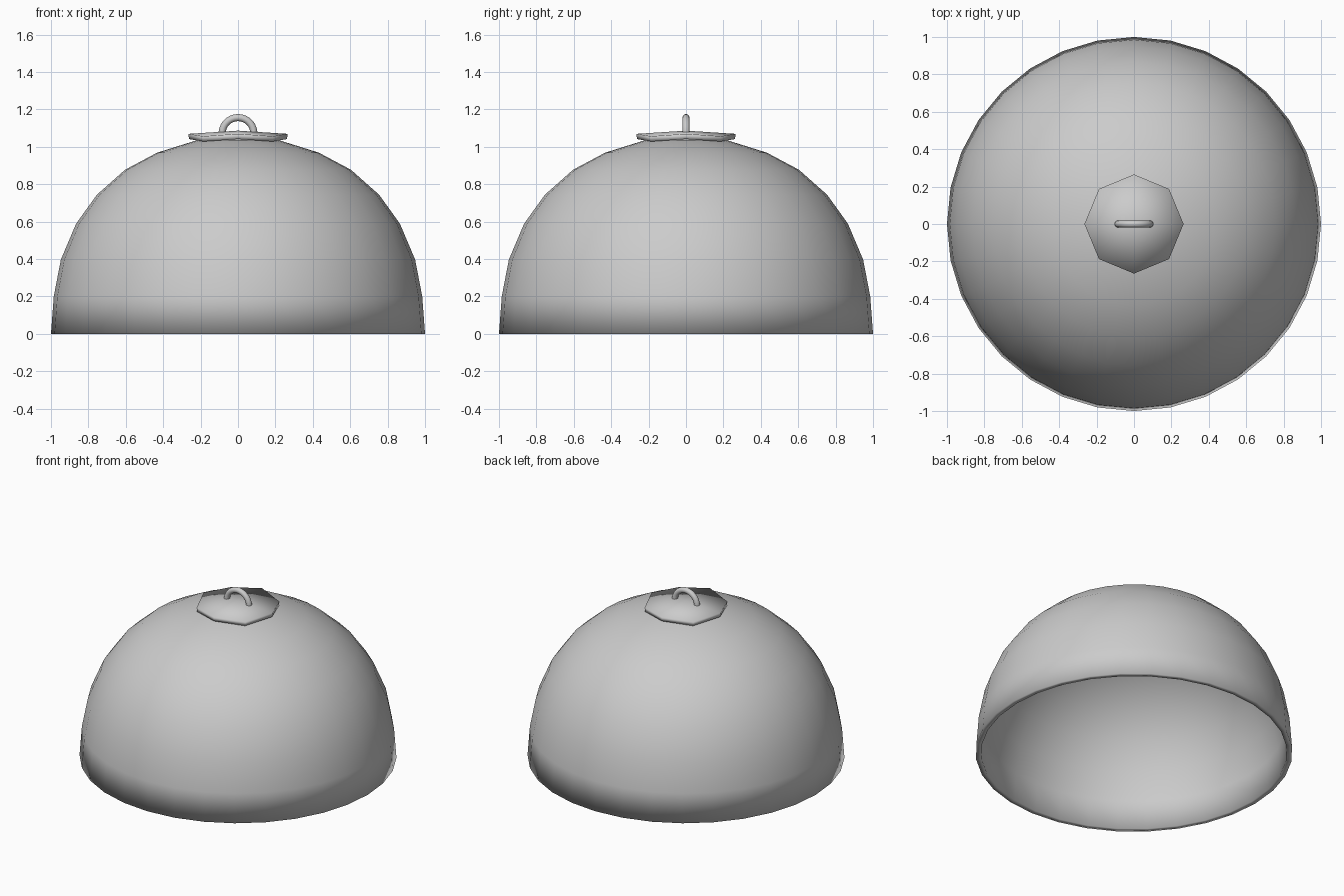
import bpy, bmesh, math

if "Cube" in bpy.data.objects:
    bpy.data.objects.remove(bpy.data.objects["Cube"])

def finish(name, bm):
    bmesh.ops.remove_doubles(bm, verts=bm.verts, dist=1e-4)
    bmesh.ops.recalc_face_normals(bm, faces=bm.faces)
    for f in bm.faces:
        f.smooth = True
    me = bpy.data.meshes.new(name)
    bm.to_mesh(me)
    bm.free()
    ob = bpy.data.objects.new(name, me)
    bpy.context.collection.objects.link(ob)
    return ob

def loft(bm, rings, closed=True):
    # joins consecutive rings of points with quads
    vs = [[bm.verts.new(p) for p in r] for r in rings]
    n = len(vs[0])
    for a, b in zip(vs, vs[1:]):
        for i in range(n):
            j = (i + 1) % n
            bm.faces.new((a[i], a[j], b[j], b[i]))
    return vs

def circle(r, z, n):
    return [(r * math.cos(2 * math.pi * i / n), r * math.sin(2 * math.pi * i / n), z)
            for i in range(n)]

# hollow dome: outer profile, then a thinner inner profile back up to the apex
outer = [(.22, 1.035), (.433, .968), (.604, .877), (.755, .743), (.866, .588),
         (.947, .397), (.985, .2), (1.0, 0)]
inner = [(r * .965, z * .965) for r, z in reversed(outer)]
bm = bmesh.new()
rings = loft(bm, [circle(r, z, 32) for r, z in outer + inner])
for ring, z in ((rings[0], 1.057), (rings[-1], 1.02)):
    apex = bm.verts.new((0, 0, z))
    for i in range(32):
        bm.faces.new((ring[i], ring[(i + 1) % 32], apex))
finish("dome_shell", bm)

# octagonal cap with a gently wavy rim
def wavy(r, z):
    return [(x, y, zz - (.013 if i % 2 else 0))
            for i, (x, y, zz) in enumerate(circle(r, z, 8))]

bm = bmesh.new()
rings = loft(bm, [wavy(.265, 1.069), wavy(.262, 1.041)])
for ring, z in ((rings[0], 1.086), (rings[1], 1.06)):
    apex = bm.verts.new((0, 0, z))
    for i in range(8):
        bm.faces.new((ring[i], ring[(i + 1) % 8], apex))
finish("top_cap", bm)

# hanging loop: arched tube sunk into the cap
R, t, steps, sides = .085, .019, 16, 12
arch = []
for k in range(steps + 1):
    a = math.radians(-8 + 196 * k / steps)
    arch.append([((R + t * math.cos(b)) * math.cos(a), t * math.sin(b),
                  1.071 + (R + t * math.cos(b)) * math.sin(a))
                 for b in (2 * math.pi * s / sides for s in range(sides))])
bm = bmesh.new()
rings = loft(bm, arch)
bm.faces.new(rings[0])
bm.faces.new(rings[-1])
finish("hanging_loop", bm)
